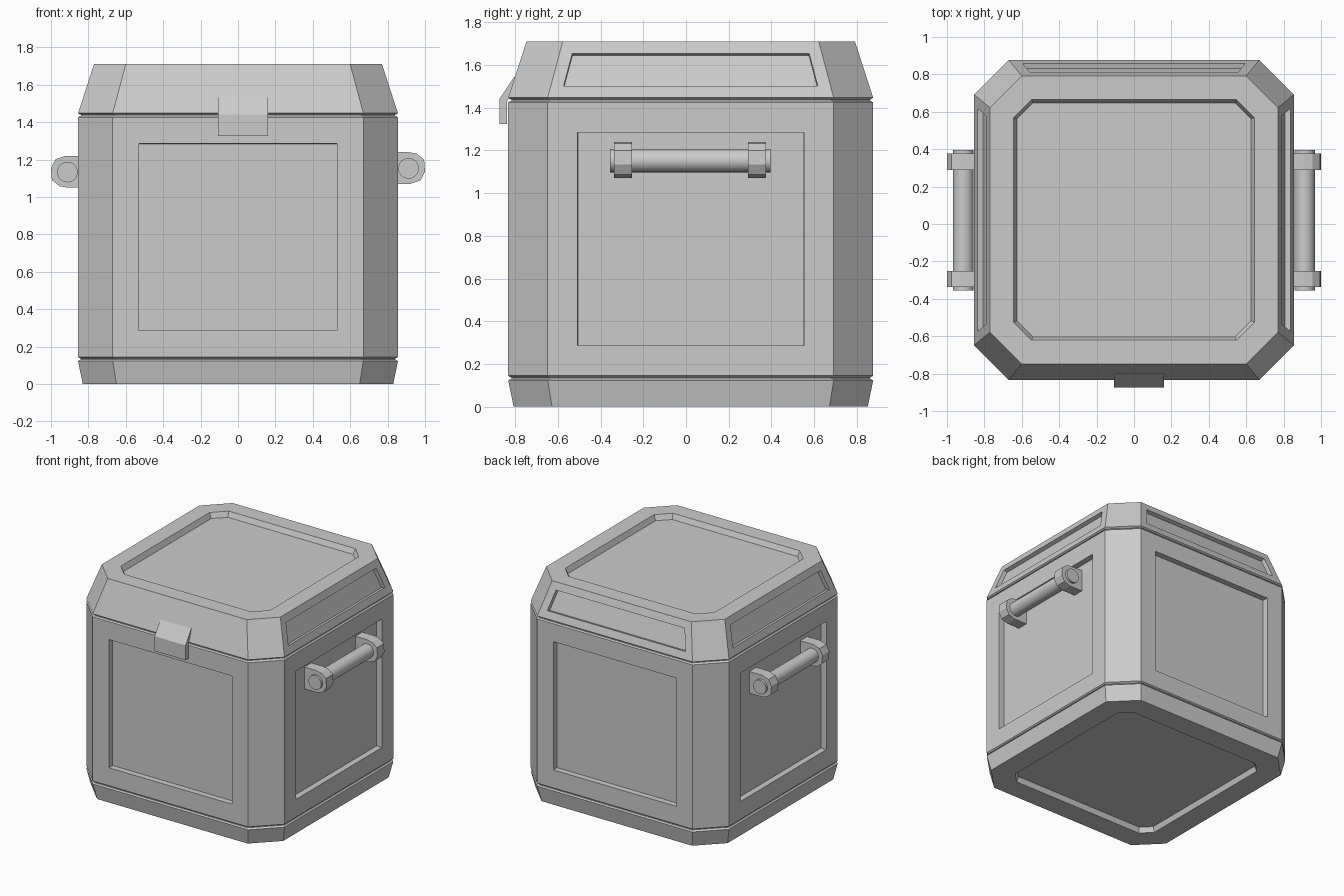
import bpy, bmesh, math
from mathutils import Vector, Matrix

if "Cube" in bpy.data.objects:
    bpy.data.objects.remove(bpy.data.objects["Cube"], do_unlink=True)

CY = 0.022  # depth offset of the crate body

grey = bpy.data.materials.new("plain_grey")
grey.use_nodes = True
grey.diffuse_color = (0.6, 0.6, 0.6, 1)
grey.node_tree.nodes["Principled BSDF"].inputs["Base Color"].default_value = (0.6, 0.6, 0.6, 1)


def finish(name, bm):
    bmesh.ops.recalc_face_normals(bm, faces=bm.faces)
    mesh = bpy.data.meshes.new(name)
    bm.to_mesh(mesh)
    bm.free()
    mesh.materials.append(grey)
    obj = bpy.data.objects.new(name, mesh)
    bpy.context.collection.objects.link(obj)
    return obj


def octagon(bm, half, cut, z):
    """Ring of a square with cut corners."""
    a, b = half, half - cut
    pts = [(b, -a), (a, -b), (a, b), (b, a), (-b, a), (-a, b), (-a, -b), (-b, -a)]
    return [bm.verts.new((x, y + CY, z)) for x, y in pts]


def loft(rings):
    """Closed cut-corner solid through (half, cut, z) rings."""
    bm = bmesh.new()
    loops = [octagon(bm, *r) for r in rings]
    for lo, hi in zip(loops, loops[1:]):
        for i in range(8):
            j = (i + 1) % 8
            bm.faces.new((lo[i], lo[j], hi[j], hi[i]))
    bm.faces.new(loops[0][::-1])
    bm.faces.new(loops[-1])
    bmesh.ops.recalc_face_normals(bm, faces=bm.faces)
    return bm


def recess(bm, faces, margin, depth, slope=0.001):
    """Leave a border of the given margin and sink the middle."""
    bmesh.ops.inset_individual(bm, faces=faces, thickness=margin, use_even_offset=True)
    bmesh.ops.inset_individual(bm, faces=faces, thickness=slope, depth=-depth, use_even_offset=True)


def walls(bm, front=True):
    """Large flat side faces, not the corner ones."""
    found = []
    for f in bm.faces:
        n = f.normal
        if f.calc_area() > 0.15 and abs(n.z) < 0.5 and max(abs(n.x), abs(n.y)) > 0.9:
            if front or n.y > -0.5:
                found.append(f)
    return found


def prism(name, profile, axis, start, end):
    """Extrude a 2D profile along x (profile is y,z) or y (profile is x,z)."""
    bm = bmesh.new()
    place = (lambda p, t: (t, *p)) if axis == "x" else (lambda p, t: (p[0], t, p[1]))
    a = [bm.verts.new(place(p, start)) for p in profile]
    b = [bm.verts.new(place(p, end)) for p in profile]
    bm.faces.new(a)
    bm.faces.new(b[::-1])
    for i in range(len(a)):
        j = (i + 1) % len(a)
        bm.faces.new((a[i], a[j], b[j], b[i]))
    return finish(name, bm)


# Base with a sunken underside
bm = loft([(0.83, 0.18, 0), (0.855, 0.185, 0.122), (0.845, 0.182, 0.13)])
recess(bm, [f for f in bm.faces if f.normal.z < -0.9], 0.17, 0.04, 0.015)
finish("base", bm)

# Narrow seams between base, body and lid
for name, z in (("lower_seam", 0.134), ("upper_seam", 1.437)):
    finish(name, loft([(0.84, 0.18, z - 0.007), (0.84, 0.18, z + 0.007)]))

# Body with four sunken side panels
bm = loft([(0.845, 0.182, 0.137), (0.855, 0.185, 0.145),
           (0.855, 0.185, 1.425), (0.845, 0.182, 1.433)])
recess(bm, walls(bm), 0.14, 0.045)
finish("body", bm)

# Lid with a sunken top and sunken panels on the sides and back
bm = loft([(0.845, 0.182, 1.44), (0.855, 0.185, 1.448), (0.77, 0.17, 1.71)])
recess(bm, walls(bm, front=False), 0.058, 0.03)
recess(bm, [f for f in bm.faces if f.normal.z > 0.9 and f.calc_area() > 1], 0.127, 0.04, 0.018)
finish("lid", bm)

# Latch bent over the lid edge
prism("latch", [(-0.875, 1.325), (-0.875, 1.44), (-0.805, 1.545), (-0.77, 1.52),
                (-0.84, 1.43), (-0.84, 1.325)], "x", -0.107, 0.16)

# Side handles: two brackets and a round bar on each side
outline = [(0.80, 0.085), (0.92, 0.085), (0.975, 0.067), (1.0, 0.02),
           (0.995, -0.045), (0.955, -0.077), (0.91, -0.085), (0.80, -0.085)]
for side, sx, flip, z in (("left", 1, -1, 1.155), ("right", -1, 1, 1.135)):
    profile = [(sx * x, z + flip * h) for x, h in outline]
    for end, y in (("front", -0.295), ("back", 0.333)):
        prism(f"{side}_{end}_handle_bracket", profile, "y", y - 0.043, y + 0.043)
    bm = bmesh.new()
    turn = Matrix.Translation(Vector((sx * 0.912, 0.02, z - 0.002))) @ Matrix.Rotation(math.pi / 2, 4, "X")
    bmesh.ops.create_cone(bm, cap_ends=True, segments=24, radius1=0.055, radius2=0.055,
                          depth=0.75, matrix=turn)
    bar = finish(f"{side}_handle_bar", bm)
    bpy.ops.object.select_all(action="DESELECT")
    bar.select_set(True)
    bpy.context.view_layer.objects.active = bar
    bpy.ops.object.shade_smooth_by_angle(angle=math.radians(40))
